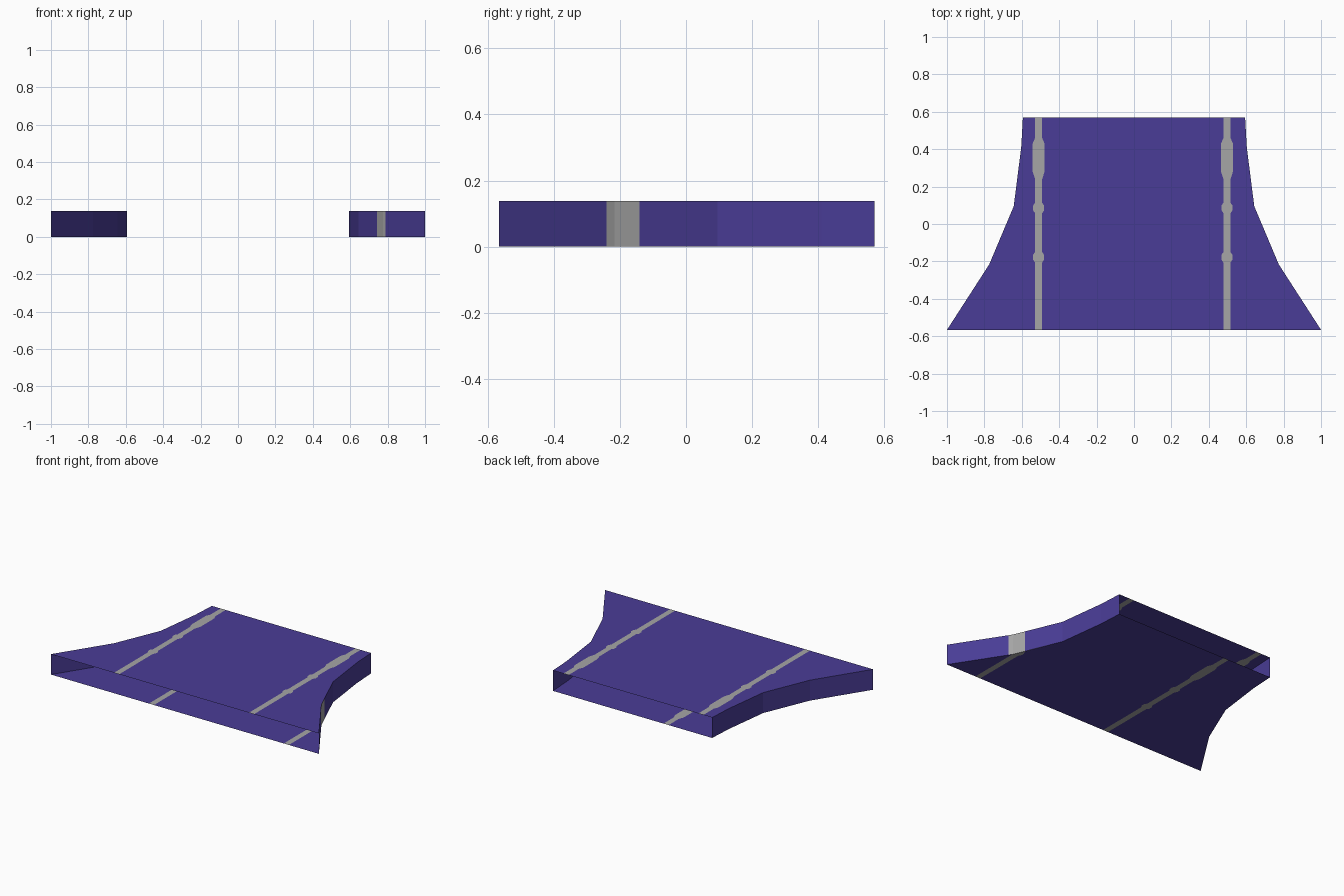
import bpy

if "Cube" in bpy.data.objects:
    bpy.data.objects.remove(bpy.data.objects["Cube"])

H = 0.138                      # height of the hollow flared deck
# half width of the deck along y (front to back)
EDGE = [(-0.566, 1.0), (-0.216, 0.774), (0.095, 0.643), (0.41, 0.603), (0.57, 0.594)]
# half width of a seam along y: plain strip, two beads, long swelling
SEAM = [(-0.566, 0.019), (-0.206, 0.019), (-0.19, 0.03), (-0.166, 0.03), (-0.15, 0.019),
        (0.058, 0.019), (0.074, 0.03), (0.098, 0.03), (0.114, 0.019),
        (0.24, 0.019), (0.28, 0.032), (0.43, 0.032), (0.46, 0.019), (0.57, 0.019)]
BAND = (-0.24, -0.14)          # grey patch on the right wall


def lerp(table, y):
    for (y0, a), (y1, b) in zip(table, table[1:]):
        if y <= y1:
            return a + (b - a) * (y - y0) / (y1 - y0)
    return table[-1][1]


def material(name, rgb):
    m = bpy.data.materials.new(name)
    m.diffuse_color = (*rgb, 1)
    m.use_nodes = True
    m.node_tree.nodes["Principled BSDF"].inputs["Base Color"].default_value = m.diffuse_color
    return m


MATS = [material("purple", (0.068, 0.046, 0.31)), material("grey", (0.38, 0.38, 0.38))]
YS = sorted({p[0] for p in EDGE + SEAM} | set(BAND) | {-0.228, -0.178})


def make(name, verts, faces, mats):
    me = bpy.data.meshes.new(name)
    me.from_pydata(verts, [], faces)
    for m in MATS:
        me.materials.append(m)
    for p, i in zip(me.polygons, mats):
        p.material_index = i
    ob = bpy.data.objects.new(name, me)
    bpy.context.collection.objects.link(ob)


def panel(name, z, seams, up):
    """Flat sheet lofted along y; odd columns are the grey seams."""
    verts, faces, mats = [], [], []
    for y in YS:
        w, s = lerp(EDGE, y), lerp(SEAM, y)
        xs = [-w] + [c + d for c in seams for d in (-s, s)] + [w]
        verts += [(max(-w, min(w, x)), y, z) for x in xs]
    n = 6
    for r in range(len(YS) - 1):
        for c in range(n - 1):
            a = r * n + c
            quad = [a, a + 1, a + n + 1, a + n]
            # drop repeated corners where a seam runs off the edge
            seen, f = set(), []
            for i in quad:
                if verts[i] not in seen:
                    seen.add(verts[i])
                    f.append(i)
            if len(f) > 2:
                faces.append(f if up else f[::-1])
                mats.append(c % 2)
    make(name, verts, faces, mats)


def wall(name, side, band):
    """Upright curved side sheet."""
    verts, faces, mats = [], [], []
    for y in YS:
        verts += [(side * lerp(EDGE, y), y, z) for z in (0, H)]
    for r in range(len(YS) - 1):
        a = 2 * r
        f = [a, a + 2, a + 3, a + 1]
        faces.append(f if side > 0 else f[::-1])
        mid = (YS[r] + YS[r + 1]) / 2
        mats.append(int(band and BAND[0] < mid < BAND[1]))
    make(name, verts, faces, mats)


# sheets top and bottom, open front and back
panel("top_panel", H, (-0.51, 0.497), True)
panel("bottom_panel", 0, (-0.25, 0.757), False)
wall("right_wall", 1, True)
wall("left_wall", -1, False)
